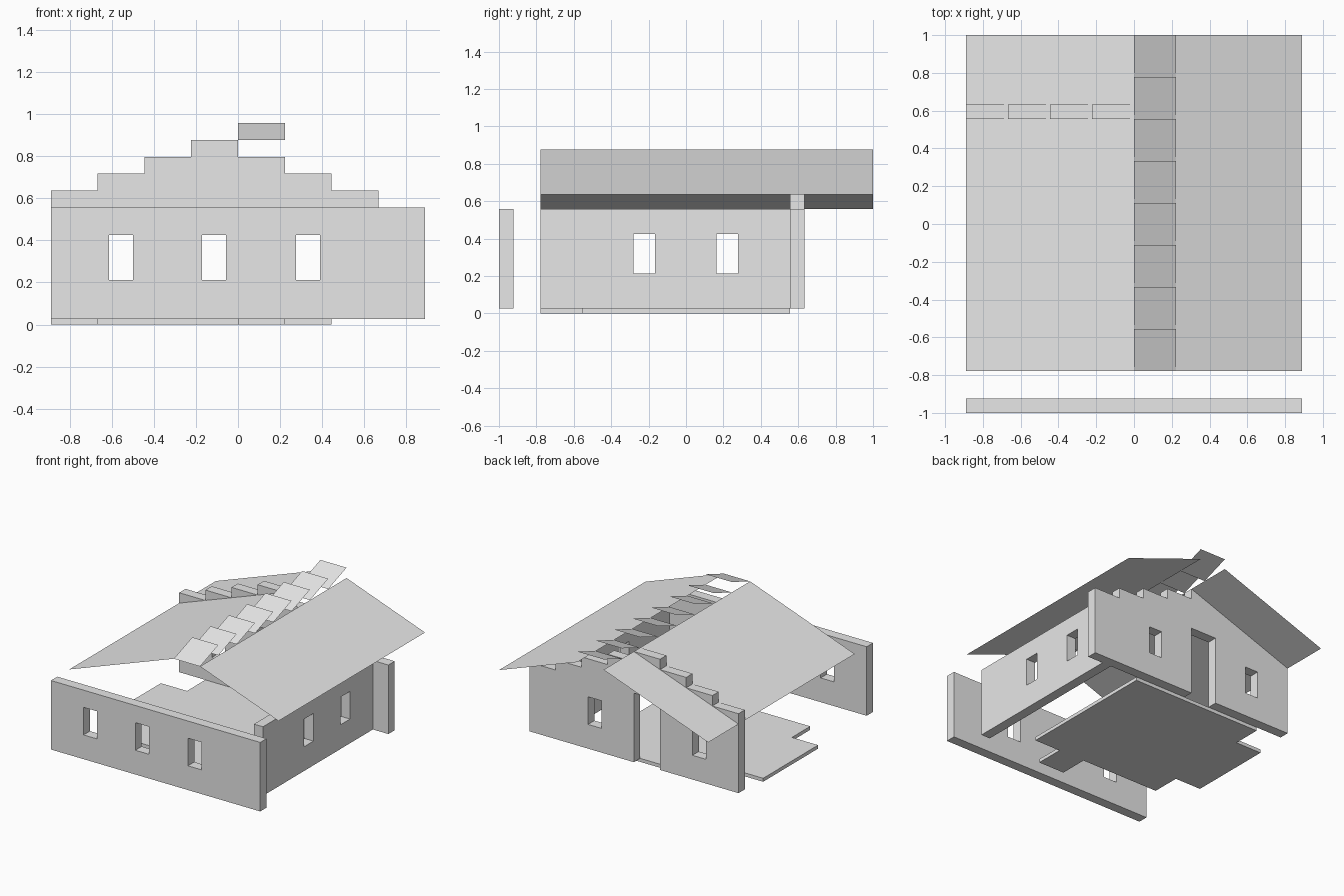
import bpy
import bmesh
from math import radians
from mathutils import Matrix

cube = bpy.data.objects.get("Cube")
if cube:
    bpy.data.objects.remove(cube, do_unlink=True)

plaster = bpy.data.materials.new("pale_grey")
plaster.use_nodes = True
plaster.diffuse_color = (0.8, 0.8, 0.8, 1)
plaster.node_tree.nodes["Principled BSDF"].inputs["Base Color"].default_value = (0.8, 0.8, 0.8, 1)

U = 2 / 9            # building module
HALF = 4 * U         # half the house width
T = 0.077            # wall thickness
FLOOR = 0.027        # floor thickness and wall base height
EAVE = 0.557         # plain wall height
RISE = 0.08          # rise of the roof per module
RIDGE = EAVE + 4 * RISE
FRONT = -3.5 * U     # front end of roof, side wall and floor
BACK = 2.5 * U       # inner face of the back wall
SILL, HEAD = 0.213, 0.425


def add_mesh(name, bm):
    mesh = bpy.data.meshes.new(name)
    bm.to_mesh(mesh)
    bm.free()
    mesh.materials.append(plaster)
    obj = bpy.data.objects.new(name, mesh)
    bpy.context.collection.objects.link(obj)
    return obj


def slab(name, outline, thickness, matrix, holes=()):
    """Fill a flat outline with holes and give it thickness upwards from its plane."""
    curve = bpy.data.curves.new(name + "_profile", 'CURVE')
    curve.dimensions = '2D'
    curve.fill_mode = 'BOTH'
    curve.extrude = thickness / 2
    for loop in [outline, *holes]:
        spline = curve.splines.new('POLY')
        spline.points.add(len(loop) - 1)
        for point, (a, b) in zip(spline.points, loop):
            point.co = (a, b, 0, 1)
        spline.use_cyclic_u = True
    temp = bpy.data.objects.new(name + "_profile", curve)
    bpy.context.collection.objects.link(temp)
    graph = bpy.context.evaluated_depsgraph_get()
    mesh = bpy.data.meshes.new_from_object(temp.evaluated_get(graph))
    bm = bmesh.new()
    bm.from_mesh(mesh)
    bpy.data.objects.remove(temp, do_unlink=True)
    bpy.data.meshes.remove(mesh)
    bpy.data.curves.remove(curve)
    bmesh.ops.remove_doubles(bm, verts=bm.verts, dist=0.0005)
    bm.transform(matrix @ Matrix.Translation((0, 0, thickness / 2)))
    bmesh.ops.recalc_face_normals(bm, faces=bm.faces)
    for face in bm.faces:
        face.smooth = False
        face.material_index = 0
    return add_mesh(name, bm)


def sheet(name, corners):
    bm = bmesh.new()
    bm.faces.new([bm.verts.new(c) for c in corners])
    return add_mesh(name, bm)


def rect(a0, a1, b0, b1):
    return [(a0, b0), (a1, b0), (a1, b1), (a0, b1)]


def windows(centres):
    return [rect(c - 0.057, c + 0.057, SILL, HEAD) for c in centres]


# Upright frames: x-z plane growing to -y, and y-z plane growing to +x
upright = Matrix.Rotation(radians(90), 4, 'X')
sideways = Matrix.Rotation(radians(90), 4, 'Z') @ upright

# Front wall with three windows
slab("front_wall", rect(-HALF, HALF, FLOOR, EAVE), T,
     Matrix.Translation((0, -1 + T, 0)) @ upright, windows([-0.555, -0.115, 0.332]))

# Right-hand wall with two windows
slab("side_wall", rect(FRONT, BACK, FLOOR, EAVE), T,
     Matrix.Translation((0.68, 0, 0)) @ sideways, windows([-0.223, 0.221]))

# Back wall: stepped gable, doorway notch and two windows
gable = [(-HALF, FLOOR)]
for i in range(8):
    top = EAVE + RISE * (i + 1 if i < 4 else 7 - i)
    gable += [((i - 4) * U, top), ((i - 3) * U, top)]
gable += [(HALF, FLOOR), (0, FLOOR), (0, EAVE), (-U, EAVE), (-U, FLOOR)]
slab("back_wall", gable, T, Matrix.Translation((0, BACK + T, 0)) @ upright,
     windows([-0.555, 0.332]))

# Floor with porch and side bay
bay = 1.5 * U
porch = -2.5 * U
slab("floor", [(2 * U, BACK), (-3 * U, BACK), (-3 * U, bay), (-HALF, bay),
               (-HALF, -bay), (-3 * U, -bay), (-3 * U, porch), (0, porch),
               (0, FRONT), (U, FRONT), (U, porch), (2 * U, porch)],
     FLOOR, Matrix.Identity(4))

# Two roof sheets with an open gap between them
sheet("roof_low_side", [(-HALF, FRONT, EAVE), (0, FRONT, RIDGE), (0, 1, RIDGE), (-HALF, 1, EAVE)])
sheet("roof_high_side", [(U, FRONT, RIDGE), (HALF, FRONT, EAVE + RISE),
                         (HALF, 1, EAVE + RISE), (U, 1, RIDGE)])

# Tilted louvres over the ridge gap
for i in range(8):
    y = FRONT + i * U
    sheet(f"ridge_louvre_{i + 1}", [(0, y, RIDGE), (U, y, RIDGE),
                                    (U, y + U, RIDGE + RISE), (0, y + U, RIDGE + RISE)])
